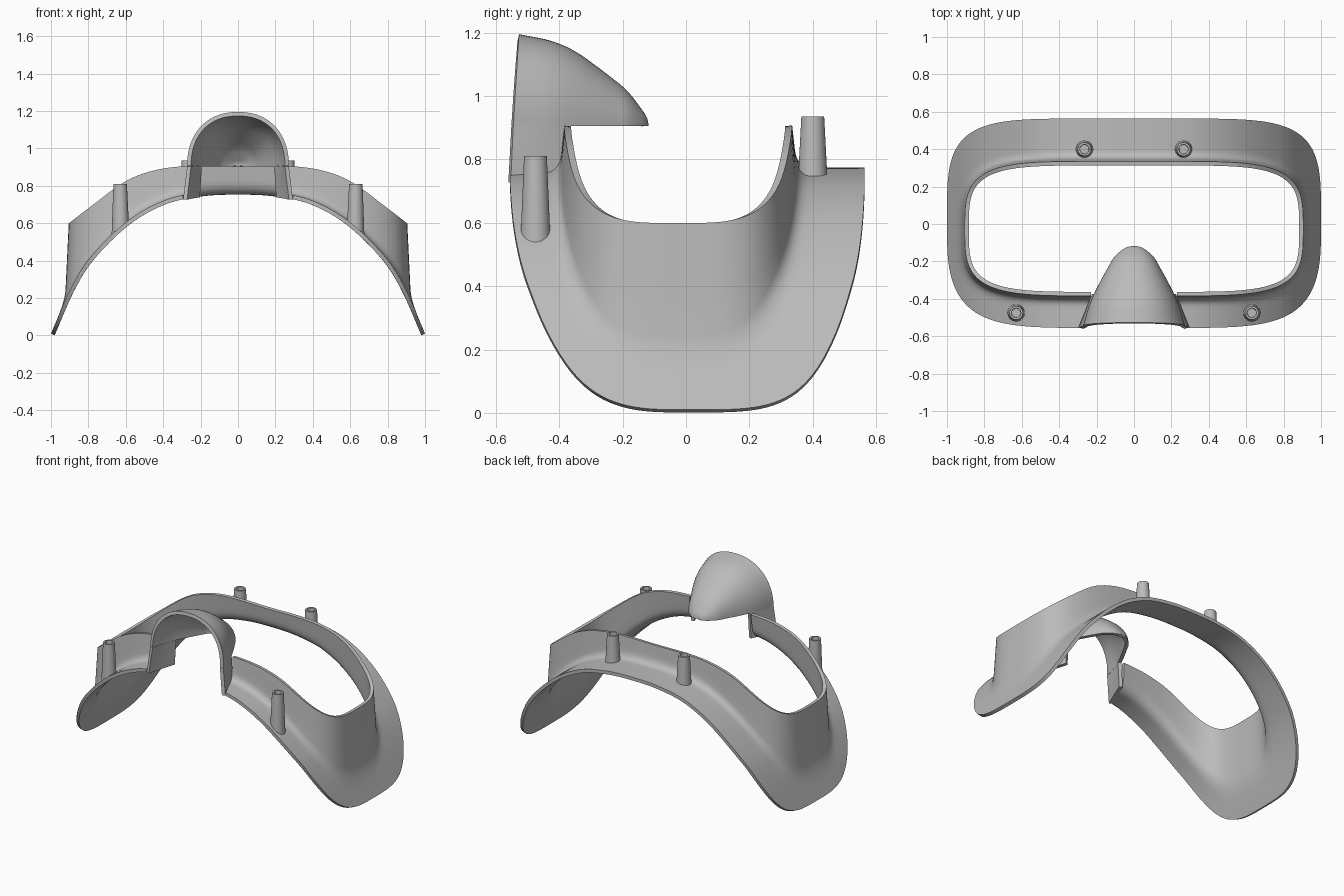
import bpy, bmesh, math
from mathutils import Vector

if "Cube" in bpy.data.objects:
    bpy.data.objects.remove(bpy.data.objects["Cube"])

GREY = bpy.data.materials.new("matte_grey")
GREY.use_nodes = True
GREY.diffuse_color = (0.5, 0.5, 0.5, 1)
GREY.node_tree.nodes["Principled BSDF"].inputs["Base Color"].default_value = (0.5, 0.5, 0.5, 1)
THICK = 0.022


def curve(pts, x):
    """Smooth interpolation through (x, value) points."""
    n = len(pts)
    x = min(max(x, pts[0][0]), pts[-1][0])
    i = 0
    while i < n - 2 and x > pts[i + 1][0]:
        i += 1

    def slope(k):
        a, b = pts[max(k - 1, 0)], pts[min(k + 1, n - 1)]
        return (b[1] - a[1]) / (b[0] - a[0])

    (x0, v0), (x1, v1) = pts[i], pts[i + 1]
    d = x1 - x0
    t = (x - x0) / d
    a, b = v0 + slope(i) * d / 3, v1 - slope(i + 1) * d / 3
    s = 1 - t
    return s**3 * v0 + 3 * s * s * t * a + 3 * s * t * t * b + t**3 * v1


def flange_z(x):
    return curve([(-.2, .765), (0, .775), (.2, .765), (.4, .72), (.6, .605),
                  (.8, .405), (.9, .24), (1, .01)], abs(x))


def wall_z(x):
    return curve([(0, .905), (.28, .905), (.45, .882), (.6, .825), (.8, .68), (.91, .595)], abs(x))


def outline(phi, a, b, cy, p, q):
    """Point on a rounded rectangle in direction phi."""
    c, s = math.cos(phi), math.sin(phi)
    lo, hi = 0.5, 2.0
    for _ in range(40):
        k = (lo + hi) / 2
        if abs(k * c)**p + abs(k * s)**q < 1:
            lo = k
        else:
            hi = k
    return k * c * a, k * s * b + cy


def finish(name, bm, solid=True):
    me = bpy.data.meshes.new(name)
    bm.to_mesh(me)
    bm.free()
    ob = bpy.data.objects.new(name, me)
    bpy.context.collection.objects.link(ob)
    me.materials.append(GREY)
    bpy.ops.object.select_all(action='DESELECT')
    ob.select_set(True)
    bpy.context.view_layer.objects.active = ob
    if solid:
        m = ob.modifiers.new("thickness", 'SOLIDIFY')
        m.thickness, m.offset = THICK, -1
        bpy.ops.object.modifier_apply(modifier=m.name)
    bpy.ops.object.shade_smooth_by_angle(angle=math.radians(40))
    return ob


def loft(bm, rows, closed=False):
    grid = [[bm.verts.new(p) for p in r] for r in rows]
    n = len(grid)
    for i in range(n if closed else n - 1):
        a, b = grid[i], grid[(i + 1) % n]
        for j in range(len(a) - 1):
            bm.faces.new((a[j], b[j], b[j + 1], a[j + 1]))


# Curved flange flowing through a fillet into the upright wall
def section(phi):
    front = math.sin(phi) < 0
    ox, oy = outline(phi, 1, .56, .004, 5.5 if front else 6, 3.2 if front else 4)
    wx, wy = outline(phi, .925, .375, -.025, 5.5, 3.5)
    tx, ty = outline(phi, .905, .36, -.025, 5.5, 3.5)
    base = Vector((wx, wy, flange_z(wx)))
    top = Vector((tx, ty, wall_z(tx)))
    width = math.hypot(ox - wx, oy - wy)
    f = 1 - min(.045 / width, .6)

    def on_flange(t):
        x, y = ox + (wx - ox) * t, oy + (wy - oy) * t
        return Vector((x, y, flange_z(x)))

    pts = [on_flange(f * k / 5) for k in range(6)]
    start, end = pts[-1], base + (top - base).normalized() * .055
    for k in range(1, 7):
        t = k / 6
        pts.append(start * (1 - t)**2 + base * 2 * t * (1 - t) + end * t * t)
    return pts + [end.lerp(top, k / 3) for k in (1, 2, 3)]


def nose_edge(y):
    return .235 + (-.4 - y) * .4


N = 208
bm = bmesh.new()
loft(bm, [section(2 * math.pi * i / N) for i in range(N)], closed=True)
for s in (1, -1):
    bmesh.ops.bisect_plane(bm, geom=bm.verts[:] + bm.edges[:] + bm.faces[:], dist=1e-5,
                           plane_co=(s * nose_edge(-.4), -.4, 0), plane_no=(s, .4, 0))
gap = []
for f in bm.faces:
    c = f.calc_center_median()
    if c.y < -.2 and abs(c.x) < nose_edge(c.y):
        gap.append(f)
bmesh.ops.delete(bm, geom=gap, context='FACES')
finish("face_flange_and_wall", bm)

# Nose hood: arches growing from the rear tip to the open front
HOOD = [(-.118, .012, .91), (-.125, .04, .935), (-.145, .072, .965), (-.18, .108, 1.01),
        (-.225, .135, 1.05), (-.335, .195, 1.13), (-.43, .238, 1.172), (-.545, .272, 1.195)]
BASE = .905


def hood_at(u):
    return [curve([(i, p[k]) for i, p in enumerate(HOOD)], u) for k in range(3)]


def arch(u):
    y, w, z = hood_at(u)
    lean = .018 * max(0, (-.3 - y) / .245)
    pts = []
    for k in range(41):
        a = math.pi * (1 - k / 40)
        c, s = math.cos(a), max(math.sin(a), 0)
        up = s**.9
        pts.append((math.copysign(abs(c)**.9, c) * w, y + lean * up, BASE + (z - BASE) * up))
    return pts


STEPS = 48
last = len(HOOD) - 1
bm = bmesh.new()
loft(bm, [arch(last * i / STEPS) for i in range(STEPS + 1)])
for f in bm.faces:
    if f.normal.length == 0:
        f.normal_update()
bm.normal_update()
if sum(f.normal.z * f.calc_area() for f in bm.faces) < 0:
    bmesh.ops.reverse_faces(bm, faces=bm.faces[:])
finish("nose_hood", bm)

# Side cheeks joining the hood to the flange and wall
for side, s in (("left", 1), ("right", -1)):
    rows = []
    for i in range(13):
        u = last - i * (last - 5.4) / 12
        y, w, _ = hood_at(u)
        foot_x, foot_y = nose_edge(y), y - .008 * (1 - i / 12)
        foot = Vector((s * foot_x, foot_y, flange_z(foot_x) - THICK))
        top = Vector((s * w, y, BASE))
        rows.append([foot.lerp(top, k / 4) for k in range(5)])
    bm = bmesh.new()
    loft(bm, rows)
    bm.normal_update()
    if sum(f.normal.x for f in bm.faces) * s < 0:
        bmesh.ops.reverse_faces(bm, faces=bm.faces[:])
    finish("nose_cheek_" + side, bm)


# Hollow tapered pegs standing on the flange
def peg(name, x, y, top):
    bm = bmesh.new()
    rows = []
    for i in range(33):
        a = -2 * math.pi * i / 32
        c, s = math.cos(a), math.sin(a)
        foot = flange_z(x + .046 * c) - .01
        rows.append([(x + r * c, y + r * s, z) for r, z in
                     ((.046, foot), (.036, top), (.025, top), (.023, top - .1), (0, top - .1))])
    loft(bm, rows)
    bmesh.ops.remove_doubles(bm, verts=bm.verts[:], dist=1e-5)
    bmesh.ops.holes_fill(bm, edges=[e for e in bm.edges if e.is_boundary], sides=0)
    bmesh.ops.recalc_face_normals(bm, faces=bm.faces[:])
    finish(name, bm, solid=False)


for side, s in (("left", 1), ("right", -1)):
    peg("front_peg_" + side, s * .63, -.475, .81)
    peg("back_peg_" + side, s * .265, .4, .935)
